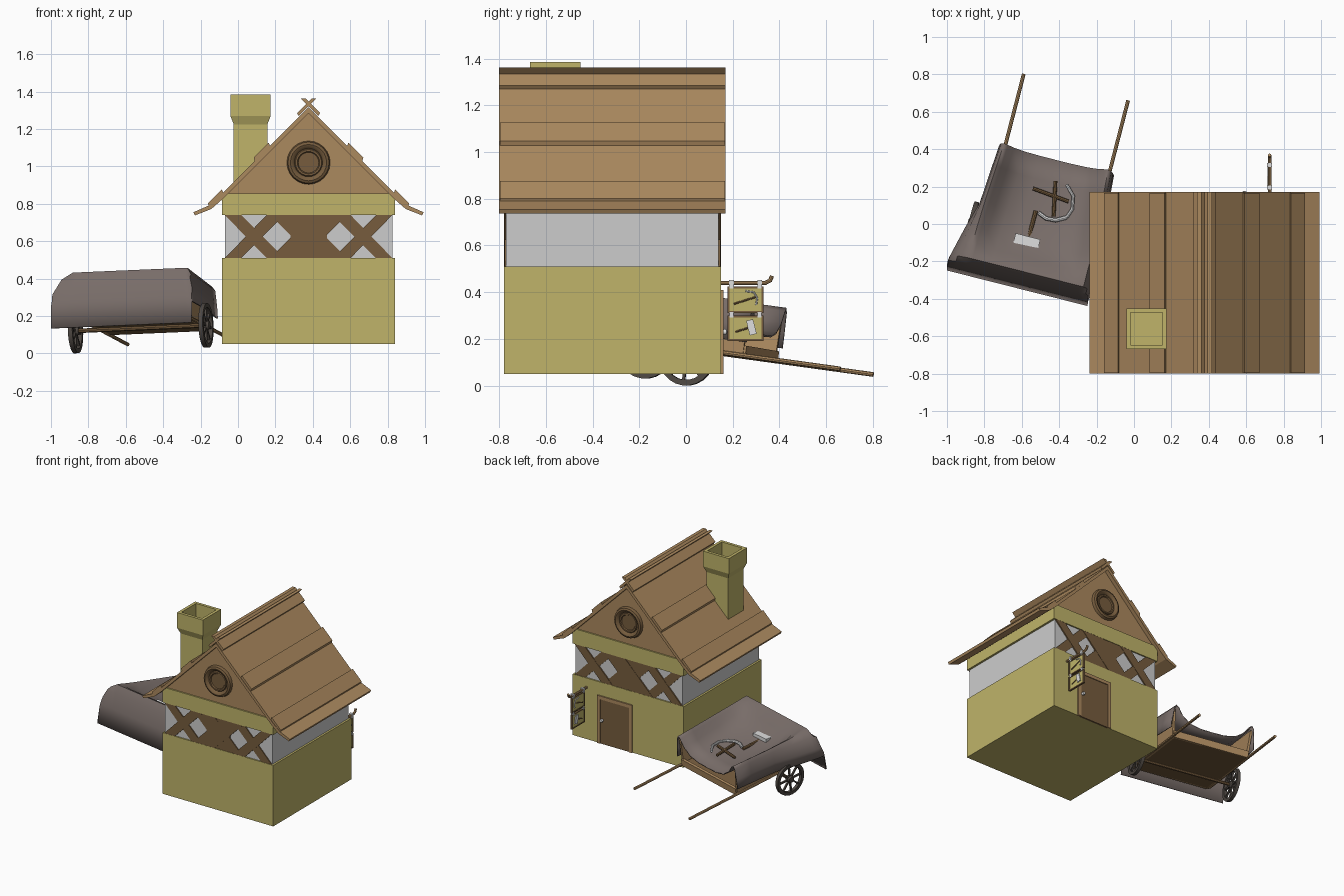
import bpy, bmesh, math
from mathutils import Matrix, Vector

if "Cube" in bpy.data.objects:
    bpy.data.objects.remove(bpy.data.objects["Cube"])


def paint(name, code):
    lin = [(int(code[i:i + 2], 16) / 255) ** 2.2 for i in (0, 2, 4)]
    m = bpy.data.materials.new(name)
    m.use_nodes = True
    m.diffuse_color = (*lin, 1)
    m.node_tree.nodes["Principled BSDF"].inputs["Base Color"].default_value = (*lin, 1)
    return m


STONE = paint("ochre stone", "beb269")
PLASTER = paint("white plaster", "cbcbcb")
WOOD = paint("light wood", "aa885f")
DARK = paint("dark wood", "765d40")
CLOTH = paint("grey cloth", "776c68")
WHEEL = paint("dark wheel", "504a45")
METAL = paint("pale metal", "dedede")
I = Matrix.Identity(4)
smooth = []


def finish(name, bm, mat, M=I, soft=False, normals=True):
    if normals:
        bmesh.ops.recalc_face_normals(bm, faces=bm.faces)
    bm.transform(M)
    me = bpy.data.meshes.new(name)
    bm.to_mesh(me)
    bm.free()
    me.materials.append(mat)
    ob = bpy.data.objects.new(name, me)
    bpy.context.collection.objects.link(ob)
    if soft:
        smooth.append(ob)
    return ob


def box(name, lo, hi, mat, M=I):
    lo, hi = Vector(lo), Vector(hi)
    bm = bmesh.new()
    bmesh.ops.create_cube(bm, size=1)
    bm.transform(Matrix.Translation((lo + hi) / 2) @ Matrix.Diagonal((*(hi - lo), 1)))
    return finish(name, bm, mat, M)


def prism(name, pts, y0, y1, mat, M=I):
    """Extrude an x-z outline along y."""
    bm = bmesh.new()
    f = bm.faces.new([bm.verts.new((x, y0, z)) for x, z in pts])
    r = bmesh.ops.extrude_face_region(bm, geom=[f])
    bmesh.ops.translate(bm, vec=(0, y1 - y0, 0),
                        verts=[v for v in r["geom"] if isinstance(v, bmesh.types.BMVert)])
    return finish(name, bm, mat, M)


def lathe(name, profile, steps, mat, M=I, soft=True):
    """Spin an r-z profile about z."""
    bm = bmesh.new()
    vs = [bm.verts.new((r, 0, z)) for r, z in profile]
    es = [bm.edges.new(p) for p in zip(vs, vs[1:])]
    bmesh.ops.spin(bm, geom=vs + es, cent=(0, 0, 0), axis=(0, 0, 1),
                   angle=math.tau, steps=steps, use_duplicate=False)
    bmesh.ops.remove_doubles(bm, verts=bm.verts, dist=1e-4)
    return finish(name, bm, mat, M, soft)


def tube(name, pts, r, mat, M=I):
    cu = bpy.data.curves.new(name, "CURVE")
    cu.dimensions = "3D"
    cu.bevel_depth, cu.bevel_resolution, cu.use_fill_caps = r, 2, True
    sp = cu.splines.new("POLY")
    sp.points.add(len(pts) - 1)
    for p, co in zip(sp.points, pts):
        p.co = (*co, 1)
    tmp = bpy.data.objects.new(name, cu)
    bm = bmesh.new()
    bm.from_mesh(tmp.to_mesh())
    bpy.data.objects.remove(tmp)
    return finish(name, bm, mat, M, True)


# House walls
CX = 0.377
box("stone_base", (-0.085, -0.78, 0.05), (0.84, 0.15, 0.51), STONE)
box("plaster_wall", (-0.07, -0.77, 0.5), (0.825, 0.14, 0.75), PLASTER)
box("stone_band", (-0.085, -0.78, 0.74), (0.84, 0.15, 0.855), STONE)
prism("gable_wall", [(CX - 0.46, 0.85), (CX + 0.46, 0.85), (CX, 1.3)], -0.77, 0.14, WOOD)

# Timber lattice and round window on both gable ends
for end, y, d in (("front", -0.77, -1), ("back", 0.14, 1)):
    for c in (0.085, 0.335, 0.42, 0.67):
        for s in (-1, 1):
            pts = [(c + k * s * 0.115 + e * 0.047, 0.625 + k * 0.115)
                   for k, e in ((-1, -1), (-1, 1), (1, 1), (1, -1))]
            pts = [(min(max(x, -0.07), 0.825), z) for x, z in pts]
            prism(end + "_lattice_board", pts, y, y + d * (0.008 + s * 0.001), DARK)
    prism(end + "_lattice_filler", [(0.28, 0.51), (0.475, 0.51), (0.475, 0.74), (0.28, 0.74)],
          y, y + d * 0.005, DARK)
    lathe(end + "_round_window",
          [(0, 0.008), (0.055, 0.008), (0.06, 0.015), (0.07, 0.015), (0.075, 0.008),
           (0.082, 0.02), (0.097, 0.026), (0.11, 0.02), (0.116, 0)], 24, DARK,
          Matrix.Translation((CX, y, 1.02)) @ Matrix.Rotation(-d * math.pi / 2, 4, "X"))

# Roof slopes, raised battens and crossed ridge boards
for side, s in (("left", 1), ("right", -1)):
    def flip(pts):
        return [(CX + s * x, z) for x, z in pts]
    prism(side + "_roof", flip([(0, 1.315), (0.475, 0.84), (0.535, 0.79), (0.615, 0.755),
                                (0.607, 0.738), (0.52, 0.772), (0.465, 0.82), (0, 1.285)]),
          -0.8, 0.17, WOOD)
    for a, b in ((0.205, 0.285), (0.455, 0.53)):
        ob = prism(side + "_roof_batten",
                   flip([(a, 1.31 - a), (a + 0.008, 1.332 - a), (b + 0.008, 1.332 - b), (b, 1.305 - b)]),
                   -0.797, 0.167, WOOD)
    prism(side + "_ridge_board", flip([(0.052, 1.27), (-0.04, 1.362), (-0.015, 1.362), (0.062, 1.285)]),
          -0.8, 0.17, WOOD)

# Chimney: square profile with a hollow top
q = math.sqrt(2)
lathe("chimney", [(r * q, z) for r, z in ((0, 0.85), (0.09, 0.85), (0.09, 1.225), (0.108, 1.27),
                                          (0.108, 1.385), (0.086, 1.385), (0.086, 1.28), (0, 1.28))],
      4, STONE, Matrix.Translation((0.067, -0.56, 0)) @ Matrix.Rotation(math.pi / 4, 4, "Z"), False)

# Door
box("door_panel", (0.36, 0.14, 0.05), (0.61, 0.154, 0.39), DARK)
for a, b in ((0.34, 0.365), (0.605, 0.63)):
    box("door_post", (a, 0.14, 0.05), (b, 0.16, 0.41), WOOD)
box("door_lintel", (0.34, 0.14, 0.385), (0.63, 0.16, 0.41), WOOD)
lathe("door_knob", [(0, 0.025), (0.01, 0.022), (0.013, 0.014), (0.008, 0)], 12, METAL,
      Matrix.Translation((0.59, 0.152, 0.23)) @ Matrix.Rotation(-math.pi / 2, 4, "X"))

# Hanging sign with two boards
SX = 0.725
tube("sign_arm", [(SX, 0.14, 0.44), (SX, 0.34, 0.44), (SX, 0.36, 0.45), (SX, 0.368, 0.47)], 0.009, WOOD)
for z0, z1 in ((0.312, 0.425), (0.192, 0.3)):
    box("sign_plate", (SX - 0.004, 0.185, z0 + 0.005), (SX + 0.004, 0.325, z1 - 0.005), STONE)
    for y in (0.178, 0.324):
        box("sign_frame_post", (SX - 0.008, y, z0), (SX + 0.008, y + 0.008, z1), DARK)
    for z in (z0, z1 - 0.008):
        box("sign_frame_rail", (SX - 0.007, 0.178, z), (SX + 0.007, 0.332, z + 0.008), DARK)
    for y in (0.195, 0.315):
        box("sign_link", (SX - 0.01, y - 0.008, z1 - 0.008), (SX + 0.01, y + 0.008, z1 + 0.016), METAL)
for y in (0.195, 0.315):
    box("sign_ring", (SX - 0.013, y - 0.01, 0.427), (SX + 0.013, y + 0.01, 0.453), METAL)
for s in (-1, 1):
    x = SX + s * 0.007
    tube("sign_pick_handle", [(x, 0.205, 0.35), (x, 0.3, 0.38)], 0.004, DARK)
    tube("sign_pick_blade", [(x, 0.255, 0.405), (x, 0.29, 0.4), (x, 0.305, 0.375), (x, 0.3, 0.345)],
         0.004, METAL)
    tube("sign_hammer_handle", [(x, 0.21, 0.23), (x, 0.275, 0.25)], 0.004, DARK)
    box("sign_hammer_head", (-0.004, -0.015, -0.032), (0.004, 0.015, 0.032), METAL,
        Matrix.Translation((x, 0.28, 0.25)) @ Matrix.Rotation(0.25, 4, "X"))

# Cart frame: turned, tipped forward and leaning slightly
AXLE = 0.135
CART = (Matrix.Translation((-0.52, -0.085, AXLE)) @ Matrix.Rotation(math.radians(-14.5), 4, "Z")
        @ Matrix.Rotation(math.radians(-7.6), 4, "X") @ Matrix.Rotation(math.radians(-2.4), 4, "Y")
        @ Matrix.Translation((0, 0, -AXLE)))
box("cart_floor", (-0.28, -0.22, 0.165), (0.28, 0.41, 0.19), DARK, CART)
box("cart_front_lip", (-0.285, 0.4, 0.165), (0.285, 0.42, 0.215), WOOD, CART)
prism("cart_back_board", [(-0.28, 0.165), (0.28, 0.165), (0.295, 0.385), (-0.295, 0.385)],
      -0.23, -0.213, WOOD, CART)
tube("cart_axle", [(-0.36, 0, AXLE), (0.36, 0, AXLE)], 0.012, DARK, CART)
for side, s in (("left", 1), ("right", -1)):
    prism(side + "_cart_side", [(s * 0.27, 0.165), (s * 0.288, 0.165), (s * 0.3, 0.375), (s * 0.285, 0.375)],
          -0.22, 0.41, WOOD, CART)
    tube(side + "_cart_handle", [(s * 0.288, -0.2, 0.172), (s * 0.288, 0.845, 0.172)], 0.01, WOOD, CART)
    # Spoked wheel
    W = CART @ Matrix.Translation((s * 0.36, 0, AXLE)) @ Matrix.Rotation(math.pi / 2, 4, "Y")
    lathe(side + "_wheel_rim", [(0.096, -0.012), (0.12, -0.012), (0.12, 0.012), (0.096, 0.012),
                                (0.096, -0.012)], 24, WHEEL, W)
    lathe(side + "_wheel_hub", [(0, -0.02), (0.022, -0.02), (0.026, 0), (0.022, 0.02), (0, 0.02)],
          12, WHEEL, W)
    for k in range(4):
        box(side + "_wheel_spokes", (-0.1, -0.006, -0.006), (0.1, 0.006, 0.006), WHEEL,
            W @ Matrix.Rotation(k * math.pi / 4, 4, "Z"))

# Cloth draped inside the cart and over its rim
half = [(0, 0.27), (0.1, 0.272), (0.19, 0.29), (0.26, 0.335), (0.295, 0.385),
        (0.315, 0.4), (0.33, 0.38), (0.34, 0.3), (0.345, 0.23)]
section = [(-x, z) for x, z in half[:0:-1]] + half
rows = [(0.425, 0, 0), (0.3, 0, 0), (0.1, 0.1, 0), (-0.05, 0.3, 0), (-0.14, 0.65, 0), (-0.195, 0.95, 0),
        (-0.22, 1, 0), (-0.245, 1, 0.05), (-0.262, 1, 0.16), (-0.272, 1, 0.3)]
bm = bmesh.new()
grid = []
for f, lift, drop in rows:
    line = []
    rear = min(max((0.1 - f) / 0.33, 0), 1)
    for x, z in section:
        w = x * (1 - 0.09 * max(f, 0) / 0.425)
        if abs(x) <= 0.315:
            z += (0.415 - z) * lift - drop
        else:
            z = min(z, 0.415 - drop)
            hang = min((abs(x) - 0.315) / 0.025, 1)
            w += hang * rear * (-0.08 if x < 0 else 0.005)
        line.append(bm.verts.new((w, f, z)))
    grid.append(line)
for a, b in zip(grid, grid[1:]):
    for i in range(len(a) - 1):
        bm.faces.new((a[i], a[i + 1], b[i + 1], b[i]))
cloth = finish("cart_cloth", bm, CLOTH, CART, True)
mod = cloth.modifiers.new("thickness", "SOLIDIFY")
mod.thickness, mod.offset = 0.008, 0

# Tools lying on the cloth
tube("hammer_handle", [(-0.57, -0.1, 0.305), (-0.525, 0.07, 0.28)], 0.011, DARK)
box("hammer_head", (-0.068, -0.035, -0.025), (0.068, 0.035, 0.025), METAL,
    Matrix.Translation((-0.575, -0.1, 0.31)) @ Matrix.Rotation(-0.25, 4, "Z"))
tube("sickle_handle", [(-0.54, 0.19, 0.265), (-0.35, 0.12, 0.275)], 0.01, DARK)
tube("pick_handle", [(-0.42, 0.23, 0.265), (-0.43, 0.04, 0.28)], 0.01, DARK)
tube("pick_blade", [(-0.51, 0.06, 0.285), (-0.47, 0.03, 0.29), (-0.42, 0.02, 0.29), (-0.36, 0.035, 0.285)],
     0.011, METAL)
tube("sickle_blade", [(-0.36, 0.035, 0.285), (-0.33, 0.08, 0.285), (-0.325, 0.15, 0.28), (-0.36, 0.21, 0.27)],
     0.009, METAL)

# Smooth shading with sharp edges kept
bpy.ops.object.select_all(action="DESELECT")
for ob in smooth:
    ob.select_set(True)
bpy.context.view_layer.objects.active = cloth
bpy.ops.object.shade_smooth_by_angle(angle=math.radians(40))
